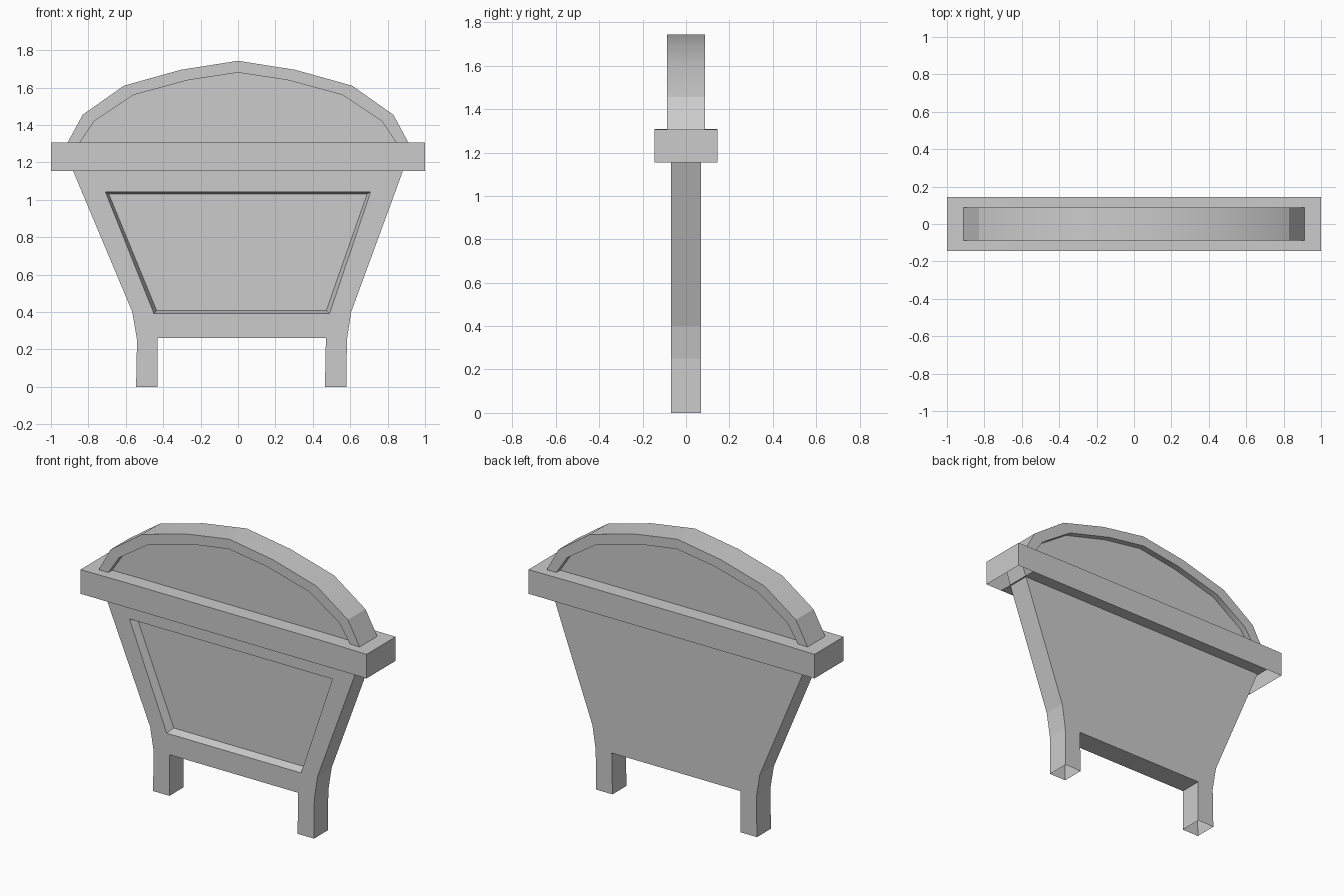
import bpy, bmesh
from math import radians

cube = bpy.data.objects.get("Cube")
if cube:
    bpy.data.objects.remove(cube, do_unlink=True)

grey = bpy.data.materials.new("plain_grey")
grey.use_nodes = True
GREY = (0.6, 0.6, 0.6, 1)
grey.diffuse_color = GREY
grey.node_tree.nodes["Principled BSDF"].inputs["Base Color"].default_value = GREY


def loft(name, front, back, y_front, y_back):
    """Solid between two matching x-z outlines, at y_front and y_back."""
    bm = bmesh.new()
    a = [bm.verts.new((x, y_front, z)) for x, z in front]
    b = [bm.verts.new((x, y_back, z)) for x, z in back]
    bm.faces.new(a)
    bm.faces.new(b[::-1])
    n = len(a)
    for i in range(n):
        j = (i + 1) % n
        bm.faces.new((a[i], b[i], b[j], a[j]))
    bmesh.ops.recalc_face_normals(bm, faces=bm.faces)
    mesh = bpy.data.meshes.new(name)
    bm.to_mesh(mesh)
    bm.free()
    mesh.materials.append(grey)
    ob = bpy.data.objects.new(name, mesh)
    bpy.context.collection.objects.link(ob)
    return ob


def slab(name, outline, half):
    return loft(name, outline, outline, -half, half)


def drop_faces(ob, test):
    """Leave the part open where the test holds."""
    bm = bmesh.new()
    bm.from_mesh(ob.data)
    bm.normal_update()
    doomed = [f for f in bm.faces if test(f)]
    bmesh.ops.delete(bm, geom=doomed, context='FACES')
    bm.to_mesh(ob.data)
    bm.free()


def mirrored(half):
    """Right half of an arch, ending on the centre line, made whole."""
    return half + [(-x, z) for x, z in half[-2::-1]]


# Flared body with two legs
body = slab("body", [
    (-0.545, 0), (-0.43, 0), (-0.43, 0.26), (0.47, 0.26), (0.465, 0), (0.58, 0),
    (0.582, 0.25), (0.605, 0.4), (0.84, 1.04), (0.88, 1.15), (0.93, 1.29),
    (-0.93, 1.29), (-0.88, 1.15), (-0.565, 0.4), (-0.54, 0.25)], 0.07)

# Tapered recess in the front of the body
mouth = [(-0.71, 1.043), (-0.45, 0.39), (0.49, 0.39), (0.71, 1.043)]
floor = [(-0.69, 1.03), (-0.435, 0.408), (0.472, 0.408), (0.69, 1.03)]
cutter = loft("recess_cutter", mouth, floor, -0.07, -0.02)
# Carry the cutter a little past the surface
for v in cutter.data.vertices:
    if v.co.y < -0.05:
        v.co.y -= 0.002
cutter.hide_render = True
cut = body.modifiers.new("recess", 'BOOLEAN')
cut.operation = 'DIFFERENCE'
cut.solver = 'EXACT'
cut.object = cutter
deps = bpy.context.evaluated_depsgraph_get()
body.data = bpy.data.meshes.new_from_object(body.evaluated_get(deps))
body.modifiers.clear()
bpy.data.objects.remove(cutter, do_unlink=True)
# Legs are open underneath
drop_faces(body, lambda f: f.calc_center_median().z < 0.01)

# Wide rim; its underside is open beyond the body
rim = slab("rim", [
    (-1, 1.153), (-0.89, 1.153), (0.89, 1.153), (1, 1.153),
    (1, 1.305), (0.67, 1.308), (-0.67, 1.308), (-1, 1.305)], 0.145)
drop_faces(rim, lambda f: f.normal.z < -0.9 and abs(f.calc_center_median().x) > 0.9)

# Arched lid frame with a thinner panel inside
outer = mirrored([(0.92, 1.29), (0.83, 1.455), (0.61, 1.61), (0.305, 1.695), (0, 1.743)])
inner = mirrored([(0.855, 1.29), (0.77, 1.42), (0.56, 1.56), (0.265, 1.64), (0, 1.68)])
frame = slab("lid_frame", outer + inner[::-1], 0.088)
panel = slab("lid_panel", inner, 0.05)

# Soft shading along the gentle part of the arch
bpy.ops.object.select_all(action='DESELECT')
frame.select_set(True)
bpy.context.view_layer.objects.active = frame
bpy.ops.object.shade_smooth_by_angle(angle=radians(24))
